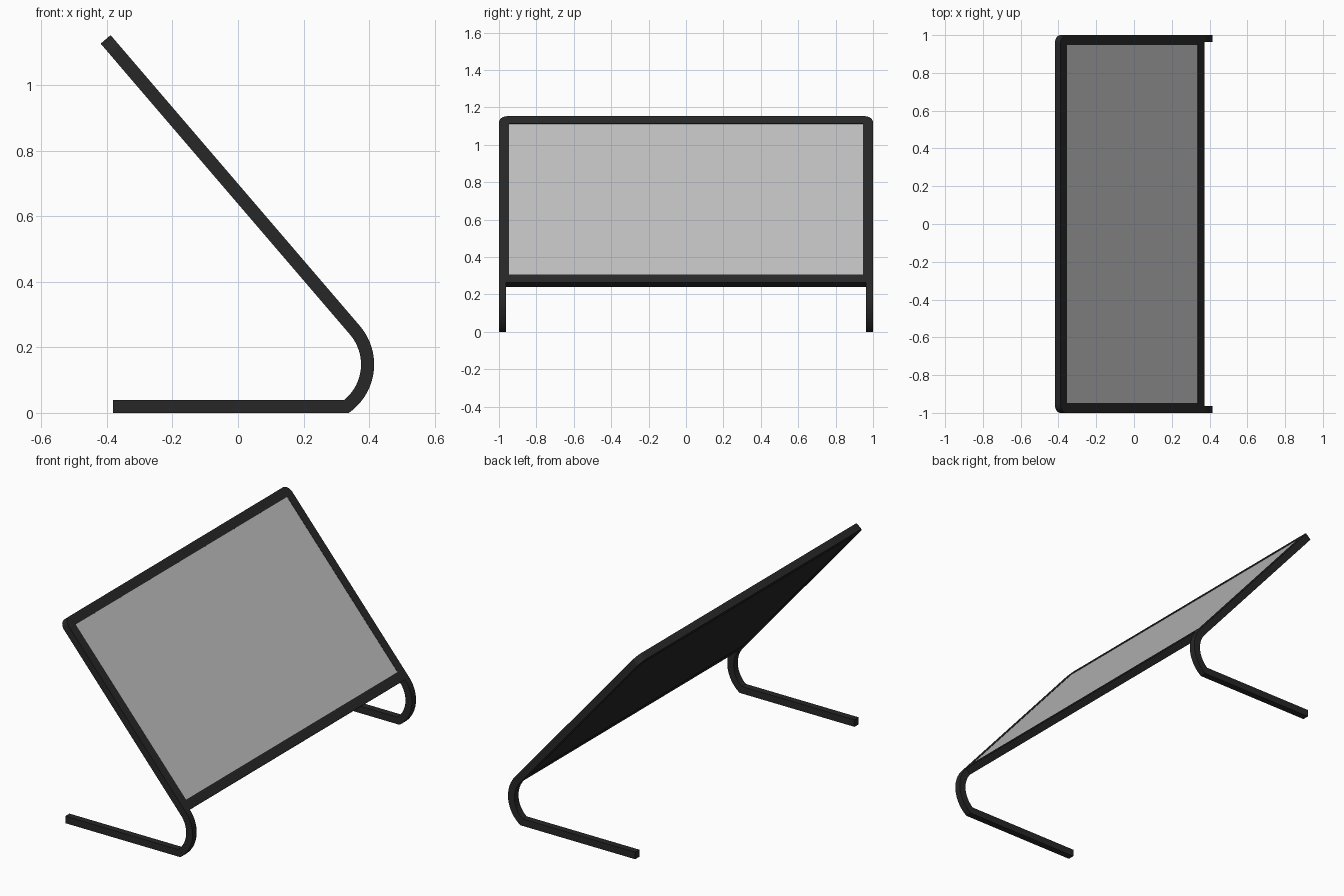
import bpy, bmesh, math
from mathutils import Matrix, Vector

if "Cube" in bpy.data.objects:
    bpy.data.objects.remove(bpy.data.objects["Cube"])


def material(name, rgb):
    m = bpy.data.materials.new(name)
    m.diffuse_color = (*rgb, 1)
    m.use_nodes = True
    m.node_tree.nodes["Principled BSDF"].inputs["Base Color"].default_value = m.diffuse_color
    return m


black = material("black_metal", (0.02, 0.02, 0.02))
grey = material("light_grey", (0.52, 0.52, 0.52))


def prism(name, pts, lo, hi, matrix, mat):
    """Extrude a flat outline from depth lo to depth hi, placed by matrix."""
    bm = bmesh.new()
    face = bm.faces.new([bm.verts.new((x, y, lo)) for x, y in pts])
    ext = bmesh.ops.extrude_face_region(bm, geom=[face])
    moved = [v for v in ext["geom"] if isinstance(v, bmesh.types.BMVert)]
    bmesh.ops.translate(bm, verts=moved, vec=(0, 0, hi - lo))
    bmesh.ops.recalc_face_normals(bm, faces=bm.faces)
    bm.transform(matrix)
    me = bpy.data.meshes.new(name)
    bm.to_mesh(me)
    bm.free()
    me.materials.append(mat)
    ob = bpy.data.objects.new(name, me)
    bpy.context.collection.objects.link(ob)
    return ob


def arc(cx, cy, r, a0, a1, n):
    return [(cx + r * math.cos(a0 + (a1 - a0) * i / n),
             cy + r * math.sin(a0 + (a1 - a0) * i / n)) for i in range(n + 1)]


def rect(x0, y0, x1, y1):
    return [(x0, y0), (x1, y0), (x1, y1), (x0, y1)]


# Slope of the tilted panel: base point, up-slope and normal directions
base = Vector((0.357, 0, 0.252))
top = Vector((-0.404, 0, 1.14))
up = (top - base).normalized()
length = (top - base).length
side = Vector((0, 1, 0))
normal = side.cross(up)
tilt = Matrix.Translation(base) @ Matrix((side, up, normal)).transposed().to_4x4()

HALF = 0.02      # half thickness of the bars
W = 0.053        # frame bar width
R = 0.045        # rounded frame corners

# Frame: inverted U with rounded top corners, plus bottom rail
outline = [(1, 0)]
outline += arc(1 - R, length - R, R, 0, math.pi / 2, 8)
outline += arc(R - 1, length - R, R, math.pi / 2, math.pi, 8)
outline += [(-1, 0), (W - 1, 0), (W - 1, length - W), (1 - W, length - W), (1 - W, 0)]
frame = prism("frame", outline, -HALF, HALF, tilt, black)
prism("bottom_rail", rect(W - 1, 0, 1 - W, W), -HALF, HALF, tilt, black)

# Panel: grey front sheet over a black backing
sheet = rect(W - 1, W, 1 - W, length - W)
prism("panel_front", sheet, 0.012, 0.0185, tilt, grey)
prism("panel_back", sheet, -0.0185, 0.012, tilt, black)

# Legs: curved bend running into a flat foot
r = 0.16
cx, cz = base.x - r * normal.x, base.z - r * normal.z
start = math.atan2(normal.z, normal.x)
outer = arc(cx, cz, r + HALF, start, -math.asin(cz / (r + HALF)), 24)
inner = arc(cx, cz, r - HALF, start, -math.asin((cz - 2 * HALF) / (r - HALF)), 24)
profile = outer + [(-0.382, 0), (-0.382, 2 * HALF)] + inner[::-1]
legs = []
for name, y in (("front_leg", -0.9815), ("back_leg", 0.9815)):
    place = Matrix.Translation((0, y, 0)) @ Matrix.Rotation(math.pi / 2, 4, "X")
    legs.append(prism(name, profile, -0.0185, 0.0185, place, black))

# Smooth the bends, keep the square edges sharp
for ob in legs + [frame]:
    bpy.ops.object.select_all(action="DESELECT")
    ob.select_set(True)
    bpy.context.view_layer.objects.active = ob
    bpy.ops.object.shade_smooth_by_angle(angle=math.radians(30))
